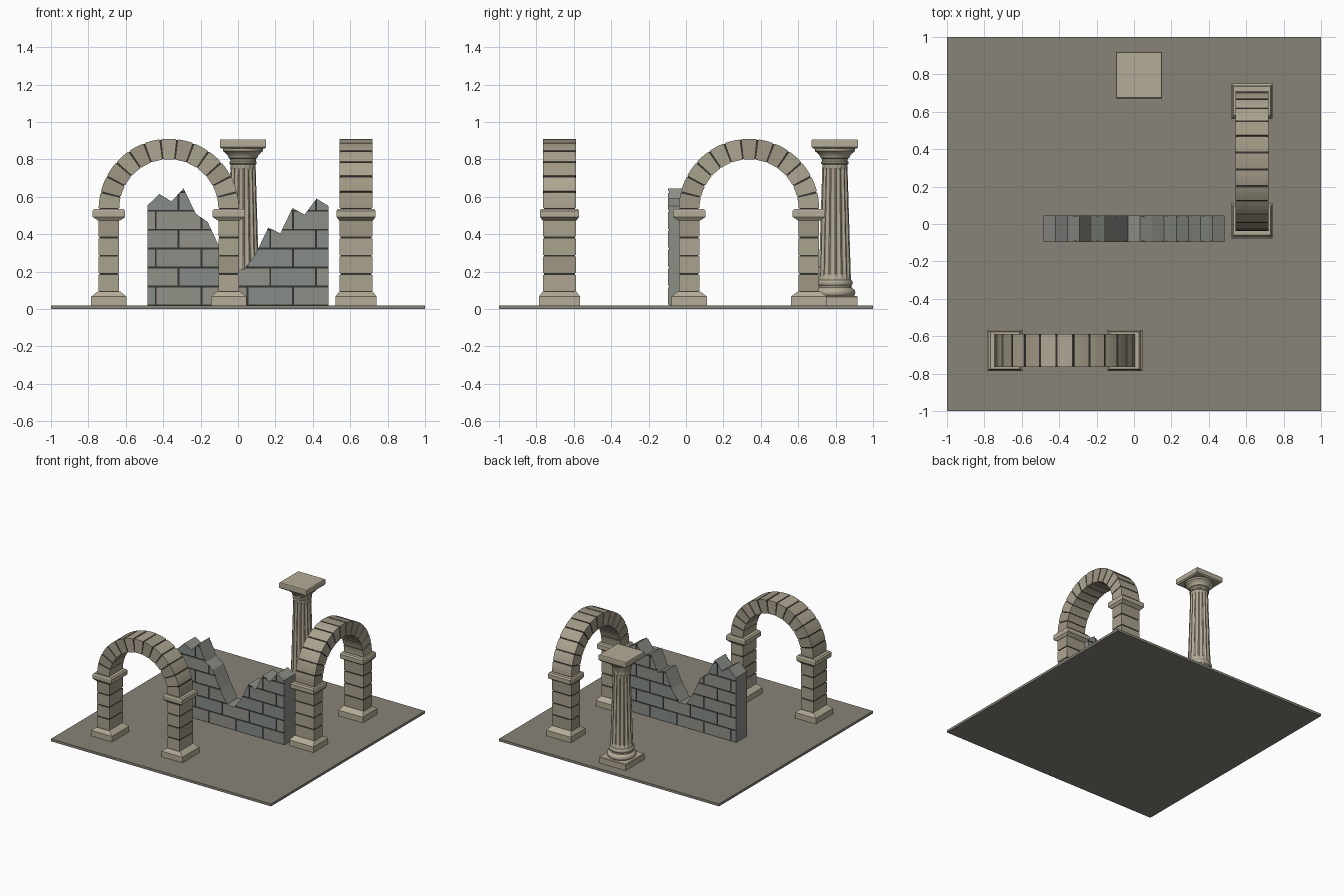
import bpy, bmesh, math, random

if "Cube" in bpy.data.objects:
    bpy.data.objects.remove(bpy.data.objects["Cube"])

random.seed(4)


def material(name, r, g, b):
    m = bpy.data.materials.new(name)
    m.diffuse_color = (r, g, b, 1)
    m.use_nodes = True
    m.node_tree.nodes["Principled BSDF"].inputs["Base Color"].default_value = m.diffuse_color
    return m


TRIM = material("pale_stone", 0.46, 0.41, 0.31)
TAN = [material("tan_a", 0.40, 0.36, 0.27), material("tan_b", 0.35, 0.31, 0.23),
       material("tan_c", 0.43, 0.38, 0.29)]
GREY = [material("grey_a", 0.26, 0.27, 0.24), material("grey_b", 0.24, 0.265, 0.255),
        material("grey_c", 0.29, 0.285, 0.25)]
MORTAR = material("mortar", 0.035, 0.033, 0.028)
EARTH = material("earth", 0.25, 0.23, 0.19)


def finish(name, bm, mats, loc=(0, 0, 0), turn=0, smooth=False):
    bmesh.ops.recalc_face_normals(bm, faces=bm.faces)
    me = bpy.data.meshes.new(name)
    bm.to_mesh(me)
    bm.free()
    for m in mats:
        me.materials.append(m)
    ob = bpy.data.objects.new(name, me)
    bpy.context.collection.objects.link(ob)
    ob.location = loc
    ob.rotation_euler.z = turn
    if smooth:
        bpy.ops.object.select_all(action='DESELECT')
        ob.select_set(True)
        bpy.context.view_layer.objects.active = ob
        bpy.ops.object.shade_smooth_by_angle(angle=math.radians(35))
    return ob


def skin(bm, rings, side=0, cap=0):
    """Join equal-length rings of points into a closed solid."""
    vs = [[bm.verts.new(p) for p in ring] for ring in rings]
    n = len(vs[0])
    for a, b in zip(vs, vs[1:]):
        for i in range(n):
            j = (i + 1) % n
            bm.faces.new((a[i], a[j], b[j], b[i])).material_index = side
    bm.faces.new(vs[0][::-1]).material_index = cap
    bm.faces.new(vs[-1]).material_index = cap


def prism(bm, pts, y0, y1, mat=0, cap=None):
    skin(bm, [[(x, y, z) for x, z in pts] for y in (y0, y1)], mat, mat if cap is None else cap)


def rect(x0, x1, z0, z1):
    return [(x0, z0), (x1, z0), (x1, z1), (x0, z1)]


def stepped(bm, cx, levels):
    """Rectangular moulding: levels are (z, half x, half y)."""
    skin(bm, [[(cx - a, -b, z), (cx + a, -b, z), (cx + a, b, z), (cx - a, b, z)]
              for z, a, b in levels])


def lathe(bm, profile, n=48):
    skin(bm, [[(r * math.cos(i * math.tau / n), r * math.sin(i * math.tau / n), z)
               for i in range(n)] for z, r in profile])


def sector(r0, r1, a0, a1, n, zc):
    ang = [a0 + (a1 - a0) * i / n for i in range(n + 1)]
    return ([(r1 * math.cos(a), zc + r1 * math.sin(a)) for a in ang] +
            [(r0 * math.cos(a), zc + r0 * math.sin(a)) for a in reversed(ang)])


def arch(name, loc, turn):
    spring, r0, r1, half, inset, gap = 0.535, 0.265, 0.375, 0.0875, 0.004, 0.01
    stones, core, bases, imposts = (bmesh.new() for _ in range(4))
    # voussoir ring
    step = math.pi / 13
    for i in range(13):
        g = gap / 2 / 0.33
        prism(stones, sector(r0, r1, i * step + g, (i + 1) * step - g, 3, spring),
              -half, half, (i * 2) % 3 if i % 2 else random.randrange(3))
    prism(core, sector(r0 + inset, r1 - inset, 0, math.pi, 39, spring),
          -half + inset, half - inset)
    # piers with bases and imposts
    for cx in (-0.32, 0.32):
        h = 0.0975
        for k in range(4):
            z = 0.09 + k * h
            prism(stones, rect(cx - 0.055, cx + 0.055, z + gap / 2, z + h - gap / 2),
                  -half, half, random.randrange(3))
        prism(core, rect(cx - 0.055 + inset, cx + 0.055 - inset, 0.08, 0.49),
              -half + inset, half - inset)
        stepped(bases, cx, [(0.018, 0.095, 0.11), (0.066, 0.095, 0.11),
                            (0.088, 0.068, 0.094), (0.093, 0.06, 0.09)])
        stepped(imposts, cx, [(0.474, 0.06, 0.091), (0.492, 0.087, 0.104),
                              (0.525, 0.087, 0.104), (0.536, 0.077, 0.098)])
    finish(name + "_stones", stones, TAN, loc, turn)
    finish(name + "_mortar", core, [MORTAR], loc, turn)
    finish(name + "_bases", bases, [TRIM], loc, turn)
    finish(name + "_imposts", imposts, [TRIM], loc, turn)


# ground slab
bm = bmesh.new()
prism(bm, rect(-1, 1, 0, 0.02), -1, 1)
finish("ground_slab", bm, [EARTH])

arch("front_arch", (-0.37, -0.676, 0), 0)
arch("side_arch", (0.631, 0.337, 0), math.pi / 2)

# broken wall: solid core with mortar-coloured faces
tops = [0.553, 0.615, 0.575, 0.645, 0.51, 0.465, 0.325, 0.215, 0.21, 0.30,
        0.435, 0.405, 0.54, 0.505, 0.59, 0.55]
outline = [(-0.485 + 0.97 * i / 15, z) for i, z in enumerate(tops)]
outline = [(-0.485, 0.018)] + outline + [(0.485, 0.018)]
bm = bmesh.new()
prism(bm, outline, -0.091, 0.039, 0, 1)
finish("wall_core", bm, [GREY[0], MORTAR])

# hidden outline that trims the bricks
bm = bmesh.new()
prism(bm, outline, -0.3, 0.3)
cutter = finish("wall_trim_cutter", bm, [])
cutter.hide_render = True
cutter.hide_viewport = True

# raised bricks on both wall faces, running bond
bm = bmesh.new()
for row in range(7):
    z0 = 0.02 + row * 0.101
    start = -0.44 - (0.245 if row % 2 == 0 else 0.1225)
    for k in range(6):
        x0 = start + k * 0.245
        a, b = max(x0 + 0.005, -0.5), min(x0 + 0.24, 0.5)
        if b - a > 0.02:
            mat = random.randrange(3)
            for y0, y1 in ((-0.097, -0.089), (0.037, 0.045)):
                prism(bm, rect(a, b, z0 + 0.005, z0 + 0.096), y0, y1, mat)
bricks = finish("wall_bricks", bm, GREY)
mod = bricks.modifiers.new("trim", 'BOOLEAN')
mod.operation = 'INTERSECT'
mod.solver = 'EXACT'
mod.object = cutter

# column: plinth and abacus
COL = (0.027, 0.796, 0)
bm = bmesh.new()
stepped(bm, 0, [(0.018, 0.122, 0.122), (0.065, 0.122, 0.122), (0.07, 0.118, 0.118)])
finish("column_plinth", bm, [TRIM], COL)
bm = bmesh.new()
stepped(bm, 0, [(0.857, 0.115, 0.115), (0.866, 0.124, 0.124),
                (0.902, 0.124, 0.124), (0.907, 0.121, 0.121)])
finish("column_abacus", bm, [TRIM], COL)

# column: turned base and capital
bm = bmesh.new()
lathe(bm, [(0.068, 0.098), (0.075, 0.106), (0.088, 0.11), (0.101, 0.106), (0.108, 0.098),
           (0.114, 0.09), (0.124, 0.088), (0.13, 0.093), (0.14, 0.096), (0.15, 0.093),
           (0.156, 0.086)])
finish("column_base", bm, [TRIM], COL, smooth=True)
bm = bmesh.new()
lathe(bm, [(0.772, 0.066), (0.777, 0.073), (0.787, 0.073), (0.792, 0.068), (0.803, 0.069),
           (0.808, 0.077), (0.818, 0.08), (0.83, 0.09), (0.839, 0.1), (0.844, 0.107),
           (0.858, 0.108)])
finish("column_capital", bm, [TRIM], COL, smooth=True)

# column: tapered fluted shaft
FLUTE = [(0, 0), (0.2, 0), (0.34, 0.7), (0.6, 1), (0.86, 0.7)]
rings = []
for z, depth in ((0.15, 0), (0.168, 0), (0.176, 0.7), (0.19, 1), (0.46, 1),
                 (0.738, 1), (0.752, 0.7), (0.76, 0), (0.775, 0)):
    radius = 0.086 - 0.019 * (z - 0.15) / 0.625
    ring = []
    for f in range(16):
        for t, d in FLUTE:
            a = (f + t) * math.tau / 16
            r = radius - 0.009 * d * depth
            ring.append((r * math.cos(a), r * math.sin(a), z))
    rings.append(ring)
bm = bmesh.new()
skin(bm, rings)
finish("column_shaft", bm, [TRIM], COL, smooth=True)
